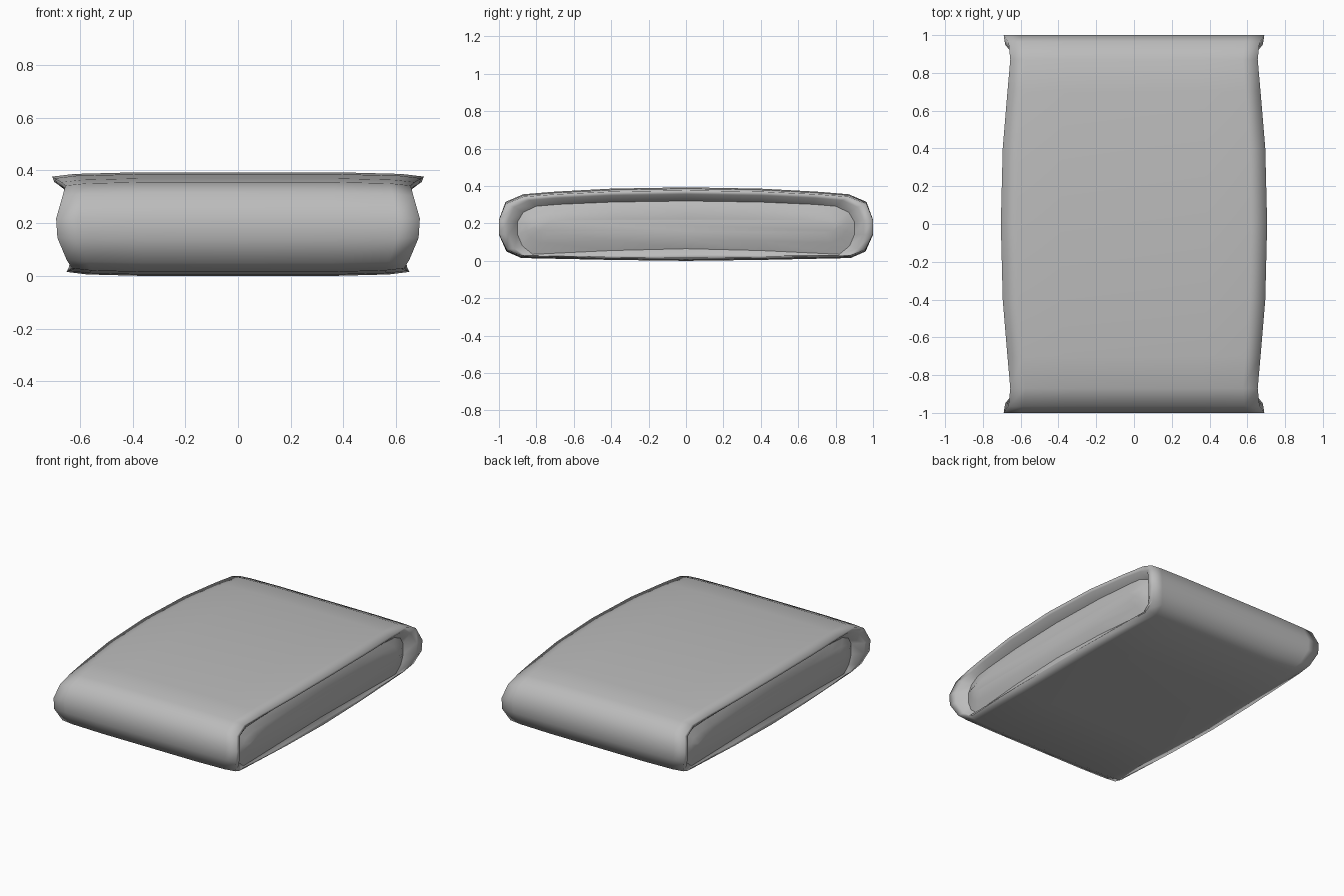
import bpy
import bmesh

cube = bpy.data.objects.get("Cube")
if cube:
    bpy.data.objects.remove(cube)

grey = bpy.data.materials.new("soft grey")
grey.use_nodes = True
colour = (0.5, 0.5, 0.5, 1)
grey.diffuse_color = colour
grey.node_tree.nodes["Principled BSDF"].inputs["Base Color"].default_value = colour

MID = 0.19

# Half outline from top centre to bottom centre: y, z, half width
outer = [(0, .393, .705), (.4, .386, .695), (.7, .37, .67), (.87, .356, .655),
         (.965, .315, .665), (1, .22, .69), (1, .14, .685), (.96, .05, .65),
         (.88, .015, .63), (.4, .005, .645), (0, 0, .65)]
# Matching outline of the recessed end panel
inner = [(0, .32, .64), (.4, .314, .635), (.68, .302, .625), (.8, .292, .62),
         (.87, .26, .615), (.9, .21, .615), (.9, .14, .615), (.875, .08, .615),
         (.82, .035, .615), (.4, .055, .63), (0, .065, .635)]


def full_loop(half):
    """Mirror a half outline front to back."""
    return half + [(-y, z, w) for y, z, w in half[-2:0:-1]]


def ring(bm, loop, side, squash=1):
    return [bm.verts.new((side * w, y, MID + (z - MID) * squash)) for y, z, w in loop]


def bridge(bm, a, b):
    for i in range(len(a)):
        j = (i + 1) % len(a)
        bm.faces.new((a[i], a[j], b[j], b[i]))


bm = bmesh.new()
body, panel = full_loop(outer), full_loop(inner)

# Wrapped body, drooping slightly towards both open ends
stations = [(-1, .92), (-.88, .97), (-.55, 1), (0, 1), (.55, 1), (.88, .97), (1, .92)]
rings = [ring(bm, body, u, s) for u, s in stations]
for a, b in zip(rings, rings[1:]):
    bridge(bm, a, b)

for side, edge in ((-1, rings[0]), (1, rings[-1])):
    # Rolled lip turning in to the recess
    lip = [((p[0] + q[0]) / 2, (p[1] + q[1]) / 2, p[2] - .008)
           for p, q in zip(body, panel)]
    lip_ring = ring(bm, lip, side)
    seam = ring(bm, panel, side)
    bridge(bm, edge, lip_ring)
    bridge(bm, lip_ring, seam)
    for i in range(len(seam)):
        bm.edges.get((seam[i], seam[i - 1])).smooth = False
    # Softly bulging end panel
    bulge = ring(bm, [(y * .95, z, w + .022) for y, z, w in panel], side, .6)
    core = ring(bm, [(y * .9, z, .655) for y, z, w in panel], side, .25)
    bridge(bm, seam, bulge)
    bridge(bm, bulge, core)
    bm.faces.new(core)

bmesh.ops.recalc_face_normals(bm, faces=bm.faces)
for face in bm.faces:
    face.smooth = True

mesh = bpy.data.meshes.new("padded_bundle")
bm.to_mesh(mesh)
bm.free()
mesh.materials.append(grey)
bundle = bpy.data.objects.new("padded_bundle", mesh)
bpy.context.collection.objects.link(bundle)
